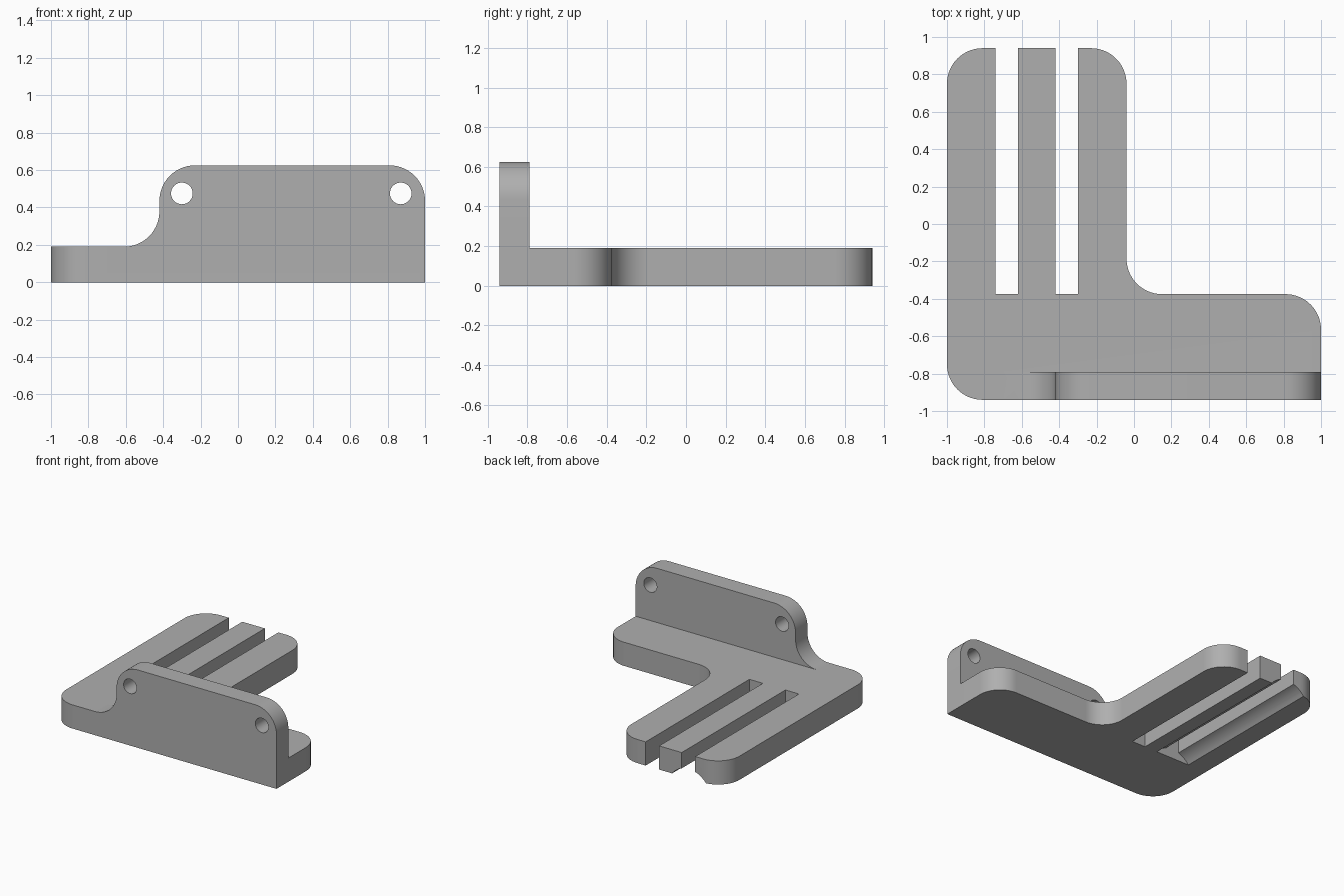
import bpy, bmesh
from math import sin, cos, pi, radians, atan2, hypot
from mathutils import Vector

if "Cube" in bpy.data.objects:
    bpy.data.objects.remove(bpy.data.objects["Cube"])

R = 0.19            # corner radius, also base thickness
FRONT, BACK = -0.94, 0.94
INNER = -0.375      # back edge of the wing and end of the slots

grey = bpy.data.materials.new("plain grey")
grey.use_nodes = True
grey.diffuse_color = (0.43, 0.43, 0.43, 1)
grey.node_tree.nodes["Principled BSDF"].inputs["Base Color"].default_value = grey.diffuse_color


def rounded(points, steps=14):
    """Outline from (x, y, radius) right-angle corners."""
    out = []
    for i, (x, y, r) in enumerate(points):
        p = Vector((x, y))
        if not r:
            out.append(p)
            continue
        u = (Vector(points[i - 1][:2]) - p).normalized()
        v = (Vector(points[(i + 1) % len(points)][:2]) - p).normalized()
        c = p + (u + v) * r
        for k in range(steps + 1):
            a = k / steps * pi / 2
            out.append(c - (v * cos(a) + u * sin(a)) * r)
    return out


def prism(name, outline, start, end, upright=False):
    """Extrude an outline along z, or along y when upright."""
    def place(p, d):
        return (p.x, d, p.y) if upright else (p.x, p.y, d)
    bm = bmesh.new()
    face = bm.faces.new([bm.verts.new(place(p, start)) for p in outline])
    ext = bmesh.ops.extrude_face_region(bm, geom=[face])
    move = Vector(place(Vector((0, 0)), end - start))
    bmesh.ops.translate(bm, vec=move,
                        verts=[g for g in ext["geom"] if isinstance(g, bmesh.types.BMVert)])
    bmesh.ops.recalc_face_normals(bm, faces=bm.faces)
    mesh = bpy.data.meshes.new(name)
    bm.to_mesh(mesh)
    bm.free()
    mesh.materials.append(grey)
    obj = bpy.data.objects.new(name, mesh)
    bpy.context.collection.objects.link(obj)
    return obj


def combine(target, other, operation):
    """Apply a boolean and drop the helper."""
    mod = target.modifiers.new(operation, 'BOOLEAN')
    mod.operation, mod.solver, mod.object = operation, 'EXACT', other
    bpy.context.view_layer.objects.active = target
    bpy.ops.object.modifier_apply(modifier=mod.name)
    bpy.data.objects.remove(other)


# Base: L-shaped plate with two open slots making three prongs
corners = [(-1, FRONT, R), (1, FRONT, 0), (1, INNER, R), (-0.04, INNER, R), (-0.04, BACK, R)]
for right, left in [(-0.30, -0.42), (-0.62, -0.74)]:
    corners += [(right, BACK, 0), (right, INNER, 0), (left, INNER, 0), (left, BACK, 0)]
corners.append((-1, BACK, R))
bracket = prism("slotted_bracket", rounded(corners), 0, R)

# Upright wall with rounded top and a fillet running into the base
wall = prism("upright_wall", rounded([
    (1, 0.05, 0), (1, 0.625, R), (-0.42, 0.625, R), (-0.42, R, R),
    (-0.7, R, 0), (-0.7, 0.05, 0)]), FRONT, -0.79, upright=True)
combine(bracket, wall, 'UNION')

# Screw holes through the wall
for x in (-0.30, 0.87):
    circle = [Vector((x + 0.058 * cos(a * pi / 16), 0.475 + 0.058 * sin(a * pi / 16)))
              for a in range(32)]
    combine(bracket, prism("hole_cutter", circle, -1.1, -0.6, upright=True), 'DIFFERENCE')

# Shallow curved channel under the outer slot
half, depth = 0.15, 0.075
r = (half ** 2 + depth ** 2) / (2 * depth)
span = atan2(half, r - depth)
arc = [Vector((-0.685 + r * sin(span * k / 10), depth - r + r * cos(span * k / 10)))
       for k in range(-10, 11)]
channel = [Vector((arc[0].x, -0.05))] + arc + [Vector((arc[-1].x, -0.05))]
combine(bracket, prism("channel_cutter", channel, INNER, 1.1, upright=True), 'DIFFERENCE')

# Smooth curved faces, keep edges sharp
bpy.ops.object.select_all(action='DESELECT')
bracket.select_set(True)
bpy.context.view_layer.objects.active = bracket
bpy.ops.object.shade_smooth_by_angle(angle=radians(25))
